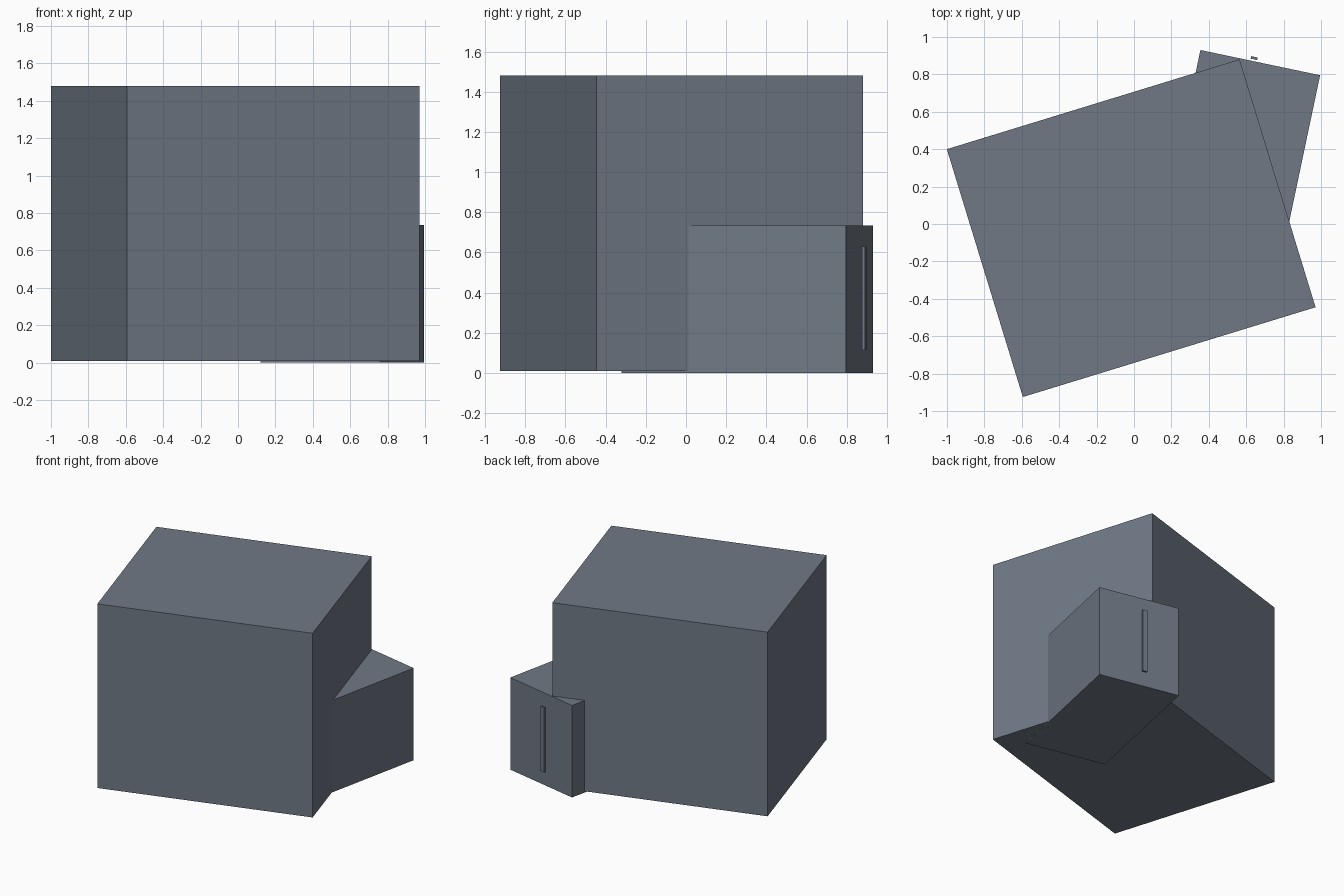
import bpy, bmesh, math
from mathutils import Matrix, Vector

if "Cube" in bpy.data.objects:
    bpy.data.objects.remove(bpy.data.objects["Cube"])

# One flat slate grey for everything
grey = bpy.data.materials.new("slate_grey")
grey.diffuse_color = (0.16, 0.19, 0.235, 1)
grey.use_nodes = True
grey.node_tree.nodes["Principled BSDF"].inputs["Base Color"].default_value = grey.diffuse_color


def box(name, centre, size, z0, z1, angle):
    """Upright box turned about z by angle (degrees)."""
    bm = bmesh.new()
    bmesh.ops.create_cube(bm, size=1)
    bmesh.ops.scale(bm, vec=(size[0], size[1], z1 - z0), verts=bm.verts)
    mesh = bpy.data.meshes.new(name)
    bm.to_mesh(mesh)
    bm.free()
    mesh.materials.append(grey)
    ob = bpy.data.objects.new(name, mesh)
    ob.location = (centre[0], centre[1], (z0 + z1) / 2)
    ob.rotation_euler.z = math.radians(angle)
    bpy.context.collection.objects.link(ob)
    return ob


# Large main block
box("main_block", (-0.015, -0.0225), (1.637, 1.386), 0.01, 1.48, 17.05)

# Low side block that pushes into the main one
turn = -11.9
centre = Vector((0.5575, 0.305, 0))
width, depth = 0.654, 1.14
box("side_block", centre, (width, depth), 0.0, 0.735, turn)

# Slim upright handle standing just off the side block's back face
p = centre + Matrix.Rotation(math.radians(turn), 3, 'Z') @ Vector((-0.037, depth / 2 + 0.017, 0))
box("handle", p, (0.036, 0.014), 0.115, 0.63, turn)
